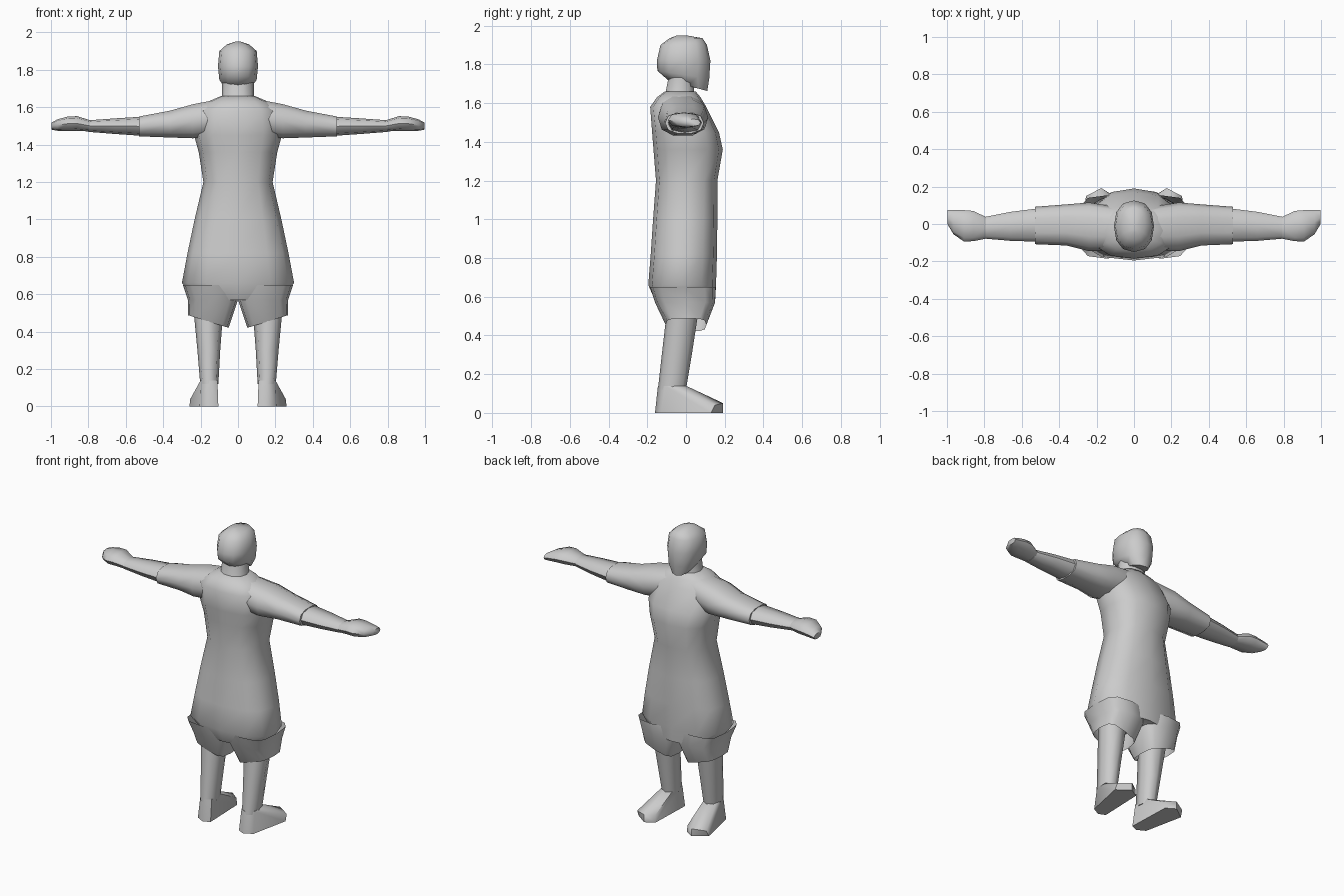
import bpy, bmesh, math


def finish(bm, name, mirror):
    """Turn a bmesh into a smooth object, optionally mirrored across x = 0."""
    bmesh.ops.recalc_face_normals(bm, faces=bm.faces)
    me = bpy.data.meshes.new(name)
    bm.to_mesh(me)
    bm.free()
    ob = bpy.data.objects.new(name, me)
    bpy.context.collection.objects.link(ob)
    if mirror:
        m = ob.modifiers.new("mirror", 'MIRROR')
        m.use_mirror_merge = False
    bpy.ops.object.select_all(action='DESELECT')
    ob.select_set(True)
    bpy.context.view_layer.objects.active = ob
    bpy.ops.object.shade_smooth_by_angle(angle=math.radians(55))
    return ob


def loft(name, rings, axis='z', n=12, power=2.5, mirror=False, caps=(True, True)):
    """Rings are (pos, a0, a1, b0, b1[, tilt_a, tilt_b]) of rounded sections.
    axis z: a = x, b = y.   axis x: a = y, b = z."""
    bm = bmesh.new()
    loops = []
    for pos, a0, a1, b0, b1, *tilt in rings:
        ta, tb = tilt or (0, 0)
        loop = []
        for i in range(n):
            t = 2 * math.pi * i / n
            c, s = math.cos(t), math.sin(t)
            a = (a0 + a1) / 2 + (a1 - a0) / 2 * math.copysign(abs(c) ** (2 / power), c)
            b = (b0 + b1) / 2 + (b1 - b0) / 2 * math.copysign(abs(s) ** (2 / power), s)
            p = pos + ta * a + tb * b
            loop.append(bm.verts.new((a, b, p) if axis == 'z' else (p, a, b)))
        loops.append(loop)
    for lo, hi in zip(loops, loops[1:]):
        for i in range(n):
            j = (i + 1) % n
            bm.faces.new((lo[i], lo[j], hi[j], hi[i]))
    if caps[0]:
        bm.faces.new(loops[0])
    if caps[1]:
        bm.faces.new(loops[-1])
    return finish(bm, name, mirror)


# Long tunic from hips to collar
loft("tunic", [
    (0.57, -0.22, 0.22, -0.155, 0.15),
    (0.66, -0.30, 0.30, -0.195, 0.155),
    (0.82, -0.27, 0.27, -0.182, 0.16),
    (1.00, -0.232, 0.232, -0.17, 0.162),
    (1.20, -0.185, 0.185, -0.155, 0.162),
    (1.36, -0.21, 0.21, -0.168, 0.19),
    (1.45, -0.235, 0.235, -0.175, 0.17),
    (1.58, -0.22, 0.22, -0.185, 0.105),
    (1.63, -0.16, 0.16, -0.15, 0.075),
    (1.66, -0.09, 0.09, -0.11, 0.05)])

# Wide short trouser legs with slanted hems
loft("short_leg", [
    (0.65, 0.0, 0.295, -0.185, 0.153),
    (0.57, 0.0, 0.268, -0.16, 0.15),
    (0.405, 0.05, 0.268, -0.105, 0.105, 0.31, 0)],
    power=3.5, mirror=True, caps=(False, False))

# Sleeve and bare forearm
loft("sleeve", [
    (0.08, -0.14, 0.09, 1.45, 1.65),
    (0.24, -0.145, 0.115, 1.43, 1.62),
    (0.36, -0.115, 0.105, 1.435, 1.585),
    (0.53, -0.108, 0.092, 1.442, 1.552)],
    axis='x', n=10, mirror=True)
loft("forearm", [
    (0.50, -0.095, 0.085, 1.446, 1.55),
    (0.66, -0.09, 0.065, 1.457, 1.54),
    (0.80, -0.078, 0.037, 1.468, 1.53)],
    axis='x', n=8, mirror=True)

# Closed hand with the thumb side forward
loft("hand", [
    (0.79, -0.078, 0.037, 1.47, 1.53),
    (0.86, -0.092, 0.07, 1.474, 1.552),
    (0.91, -0.093, 0.074, 1.474, 1.55),
    (0.965, -0.055, 0.074, 1.474, 1.535),
    (0.998, 0.0, 0.075, 1.48, 1.518)],
    axis='x', n=8, mirror=True)

# Lower leg
loft("shin", [
    (0.12, 0.105, 0.202, -0.145, 0.0),
    (0.30, 0.095, 0.217, -0.125, 0.03),
    (0.56, 0.075, 0.242, -0.095, 0.07)],
    n=8, power=2.3, mirror=True)

# Shoe: hull from the ankle down to an outward-turned sole
bm = bmesh.new()
for p in [(0.11, -0.12, 0.14), (0.15, -0.145, 0.14), (0.20, -0.11, 0.14),
          (0.20, -0.03, 0.14), (0.165, 0.0, 0.14), (0.115, -0.02, 0.14),
          (0.105, -0.14, 0), (0.15, -0.16, 0), (0.205, -0.13, 0),
          (0.26, 0.13, 0), (0.255, 0.15, 0.04), (0.175, 0.192, 0),
          (0.175, 0.192, 0.05), (0.115, 0.155, 0), (0.12, 0.155, 0.045)]:
    bm.verts.new(p)
bmesh.ops.convex_hull(bm, input=bm.verts)
finish(bm, "shoe", True)

# Neck and head with a sloping jaw line
loft("neck", [
    (1.62, -0.10, 0.10, -0.125, 0.06),
    (1.66, -0.085, 0.085, -0.108, 0.045),
    (1.75, -0.085, 0.085, -0.09, 0.05)], n=10, power=2.2)
loft("head", [
    (1.692, -0.06, 0.06, -0.09, 0.11, 0, -0.27),
    (1.745, -0.10, 0.10, -0.148, 0.12, 0, -0.15),
    (1.82, -0.107, 0.107, -0.150, 0.126),
    (1.90, -0.10, 0.10, -0.132, 0.108),
    (1.935, -0.06, 0.06, -0.085, 0.085),
    (1.95, -0.015, 0.015, -0.045, 0.0)], n=12, power=2.3)
